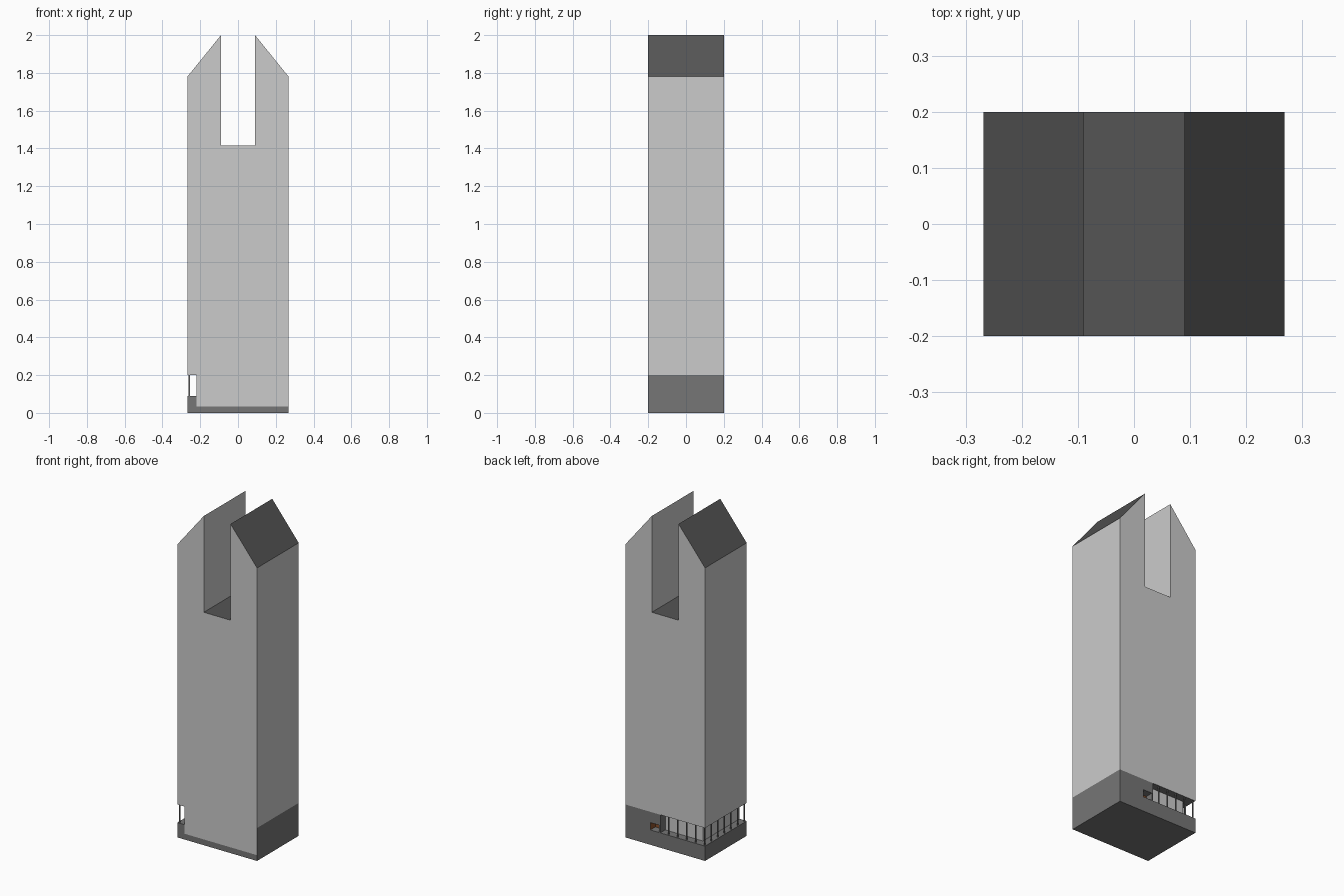
import bpy, bmesh

if "Cube" in bpy.data.objects:
    bpy.data.objects.remove(bpy.data.objects["Cube"])

X, Y = 0.268, 0.2          # half width and half depth
SX, SY = -0.22, 0.152      # wall planes inside the corner loggia
RX = 0.033                 # end of the loggia on the back
SILL, HEAD = 0.09, 0.2     # loggia opening heights


def material(name, rgb):
    m = bpy.data.materials.new(name)
    m.diffuse_color = (*rgb, 1)
    m.use_nodes = True
    m.node_tree.nodes["Principled BSDF"].inputs["Base Color"].default_value = m.diffuse_color
    return m


MATS = [material("light_wall", (0.8, 0.8, 0.8)),
        material("dark_base", (0.18, 0.18, 0.18)),
        material("dark_roof", (0.09, 0.09, 0.09)),
        material("brown_door", (0.25, 0.08, 0.025))]
LIGHT, DARK, ROOF, BROWN = range(4)


def prism(name, points, start, end, sides, caps, upright=False):
    """Extrude a plan (x, y) in z, or an upright profile (x, z) in y.
    Side i joins points i and i + 1; sides gives its material."""
    def place(p, t):
        return (p[0], t, p[1]) if upright else (p[0], p[1], t)
    bm = bmesh.new()
    a = [bm.verts.new(place(p, start)) for p in points]
    b = [bm.verts.new(place(p, end)) for p in points]
    n = len(points)
    for ring in (a, b):
        bm.faces.new(ring).material_index = caps
    for i in range(n):
        j = (i + 1) % n
        bm.faces.new((a[i], a[j], b[j], b[i])).material_index = sides[i]
    bmesh.ops.recalc_face_normals(bm, faces=bm.faces)
    mesh = bpy.data.meshes.new(name)
    bm.to_mesh(mesh)
    bm.free()
    for m in MATS:
        mesh.materials.append(m)
    obj = bpy.data.objects.new(name, mesh)
    bpy.context.collection.objects.link(obj)
    return obj


# Tower shaft with split, sloping top
profile = [(-X, HEAD), (X, HEAD), (X, 1.78), (0.09, 2.0), (0.09, 1.415),
           (-0.09, 1.415), (-0.09, 2.0), (-X, 1.78)]
prism("tower_shaft", profile, -Y, Y,
      [DARK, LIGHT, ROOF, LIGHT, ROOF, LIGHT, ROOF, LIGHT], LIGHT, True)

# Plinth and parapet; the pale front wall comes down to the plinth
prism("plinth", [(-X, -Y), (X, -Y), (X, Y), (-X, Y)], 0, 0.035,
      [DARK] * 4, DARK)
prism("parapet", [(-X, -Y), (SX, -Y), (X, -Y), (X, Y), (-X, Y)], 0.035, SILL,
      [DARK, LIGHT, DARK, DARK, DARK], DARK)

# Ground floor walls: lower layer holds the door niche, upper layer closes it
front = [(SX, -Y), (X, -Y), (X, Y)]
back = [(RX, Y), (RX, SY), (SX, SY)]
niche = [(0.1, Y), (0.1, SY), (0.04, SY), (0.04, Y)]
prism("wall_with_door_niche", front + niche + back, SILL, 0.135,
      [LIGHT, DARK, DARK, BROWN, BROWN, DARK, DARK, DARK, LIGHT, LIGHT], DARK)
prism("wall_above_niche", front + back, 0.135, HEAD,
      [LIGHT, DARK, DARK, DARK, LIGHT, LIGHT], DARK)

# Slim posts round the loggia
r = 0.003
px, py = -X + 0.01, Y - 0.01
spots = [(px, py - i * 2 * py / 6) for i in range(7)]
spots += [(px + i * 0.06, py) for i in range(1, 5)]
for x, y in spots:
    prism("loggia_post", [(x - r, y - r), (x + r, y - r), (x + r, y + r),
                          (x - r, y + r)], SILL, HEAD, [DARK] * 4, DARK)
